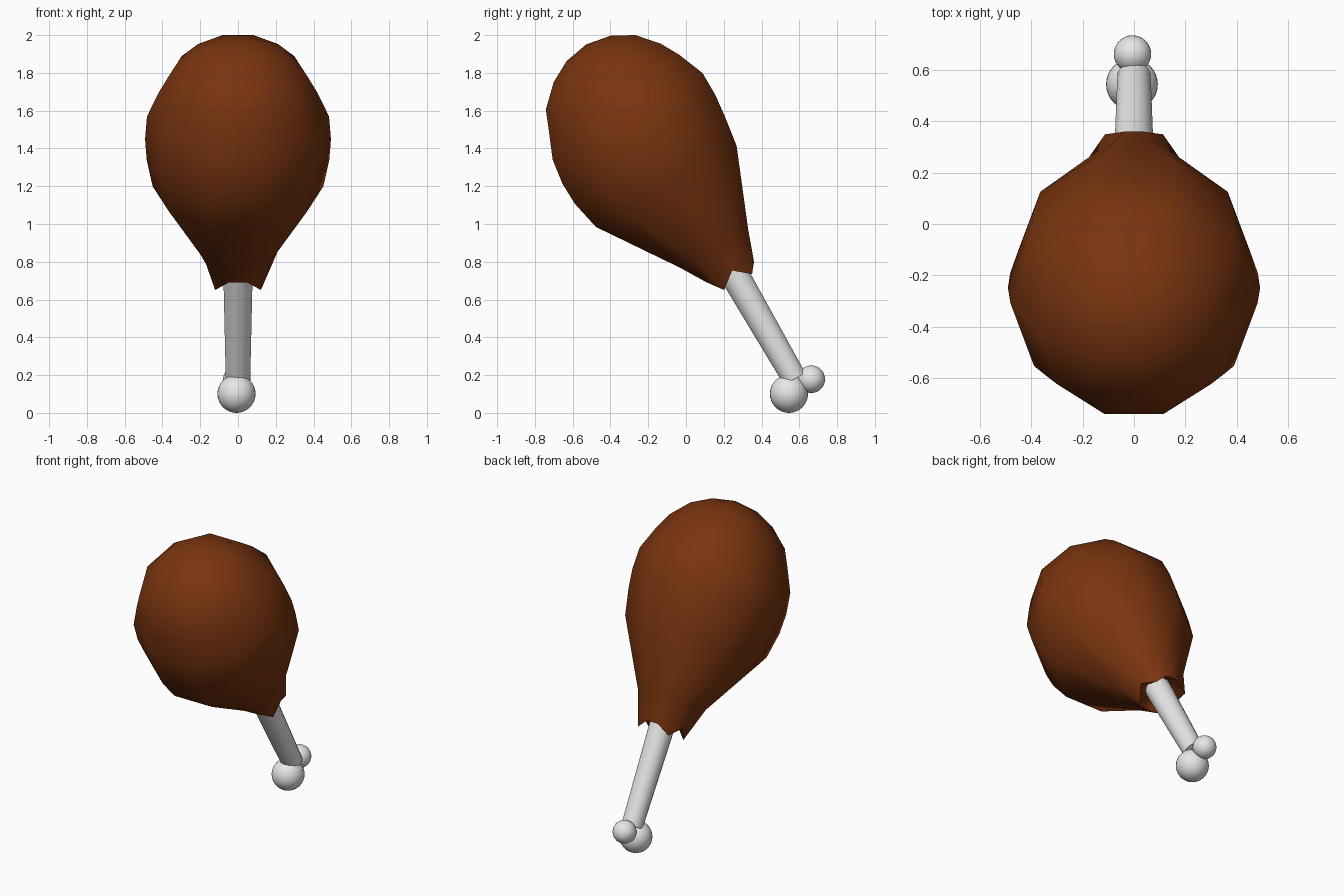
import bpy, bmesh, math
from mathutils import Vector

if "Cube" in bpy.data.objects:
    bpy.data.objects.remove(bpy.data.objects["Cube"])

AXIS = Vector((0, -0.5, 0.866))      # along the leg, towards the meat
SIDE = Vector((0, 0.866, 0.5))       # across the leg, towards the back
NECK = Vector((0, 0.275, 0.70))      # where the bone enters the meat


def material(name, rgb):
    m = bpy.data.materials.new(name)
    m.diffuse_color = (*rgb, 1)
    m.use_nodes = True
    m.node_tree.nodes["Principled BSDF"].inputs["Base Color"].default_value = m.diffuse_color
    return m


brown = material("roast brown", (0.19, 0.034, 0.005))
white = material("bone white", (0.8, 0.8, 0.8))


def place(t, e, x=0):
    return NECK + AXIS * t + SIDE * e + Vector((x, 0, 0))


def loft(name, rings, sides, mat, tip=None, close=True):
    """rings: (t, centre, radius) or (list of t per vertex, centre, radius)."""
    bm = bmesh.new()
    loops = []
    for t, c, r in rings:
        loop = []
        for i in range(sides):
            a = 2 * math.pi * (i + 0.5) / sides
            ti = t[i] if isinstance(t, list) else t
            ri = r[i] if isinstance(r, list) else r
            loop.append(bm.verts.new(place(ti, c - ri * math.cos(a), ri * math.sin(a))))
        loops.append(loop)
    for a, b in zip(loops, loops[1:]):
        for i in range(sides):
            j = (i + 1) % sides
            bm.faces.new((a[i], a[j], b[j], b[i]))
    if close:
        bm.faces.new(loops[0])
    if tip:
        v = bm.verts.new(place(*tip))
        for i in range(sides):
            bm.faces.new((loops[-1][i], loops[-1][(i + 1) % sides], v))
    else:
        bm.faces.new(loops[-1])
    bmesh.ops.recalc_face_normals(bm, faces=bm.faces)
    me = bpy.data.meshes.new(name)
    bm.to_mesh(me)
    bm.free()
    ob = bpy.data.objects.new(name, me)
    bpy.context.collection.objects.link(ob)
    me.materials.append(mat)
    return ob


def smooth(ob, angle):
    bpy.ops.object.select_all(action='DESELECT')
    ob.select_set(True)
    bpy.context.view_layer.objects.active = ob
    bpy.ops.object.shade_smooth_by_angle(angle=math.radians(angle))


# Meat: ten-sided pear with a ragged lower edge around the bone
half_t = [0.074, -0.006, 0.062, -0.007, 0.044]
half_r = [0.155, 0.15, 0.15, 0.14, 0.13]
ragged_t = half_t + half_t[::-1]
ragged_r = half_r + half_r[::-1]
meat_rings = [
    (0.10, 0, 0.075),
    (ragged_t, 0, ragged_r),
    (0.21, -0.023, 0.217),
    (0.622, -0.079, 0.452),
    (0.785, -0.085, 0.483),
    (0.91, -0.08, 0.492),
    (1.045, -0.071, 0.482),
    (1.19, -0.07, 0.42),
    (1.293, -0.078, 0.368),
    (1.398, -0.07, 0.262),
    (1.46, -0.07, 0.142),
]
meat = loft("meat", meat_rings, 10, brown, tip=(1.485, -0.07))
smooth(meat, 60)

# Bone shaft, slightly tapered
shaft = loft("bone_shaft", [(-0.6, 0, 0.066), (0.2, 0, 0.082)], 16, white)
smooth(shaft, 40)

# Two knuckles at the end of the bone
for name, loc, r in (("large_knuckle", (-0.008, 0.545, 0.101), 0.101),
                     ("small_knuckle", (-0.006, 0.663, 0.178), 0.073)):
    bpy.ops.mesh.primitive_uv_sphere_add(segments=32, ring_count=16, radius=r, location=loc)
    ob = bpy.context.object
    ob.name = name
    ob.data.materials.append(white)
    smooth(ob, 60)
